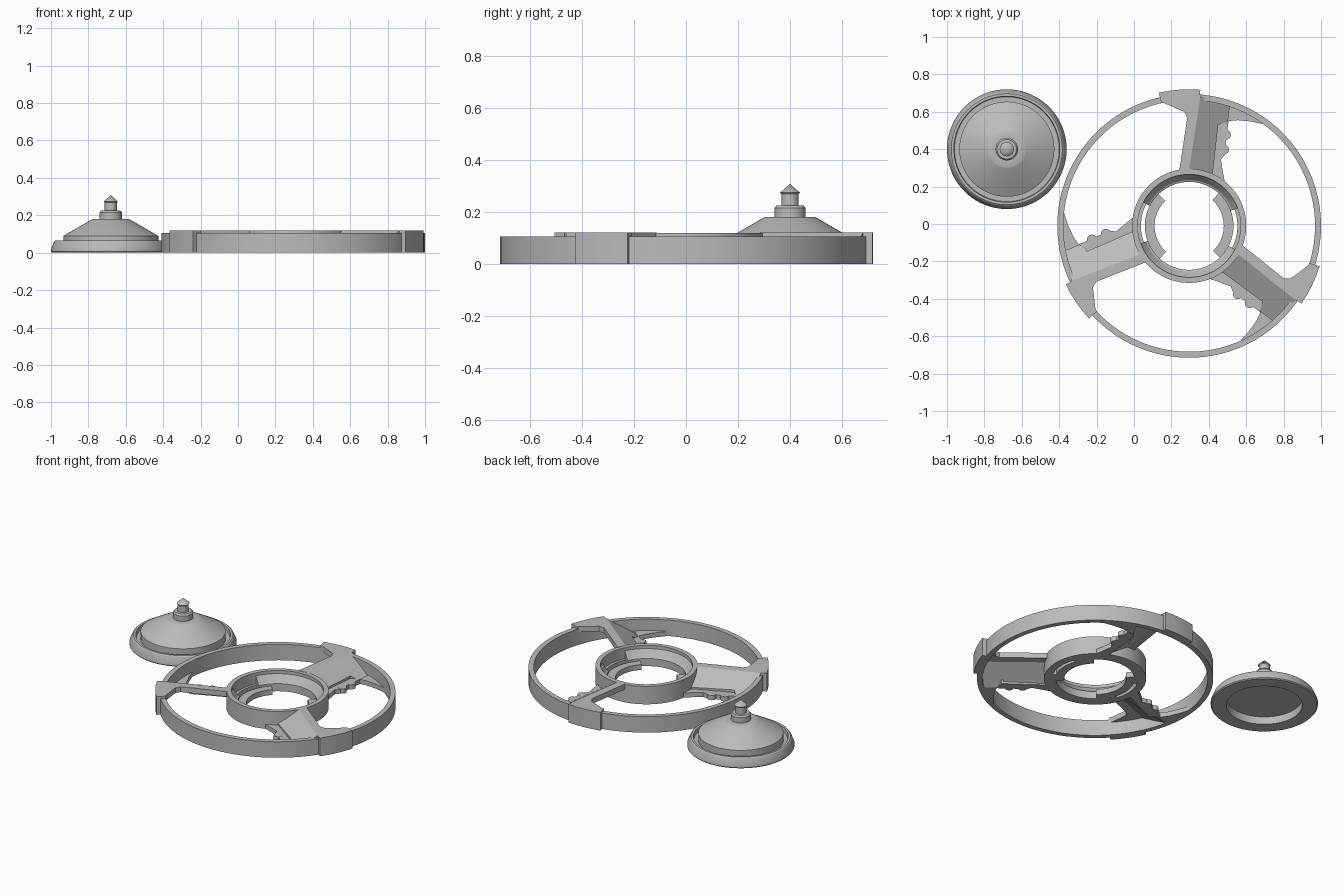
import bpy, bmesh, math
from mathutils import Matrix

if "Cube" in bpy.data.objects:
    bpy.data.objects.remove(bpy.data.objects["Cube"])

gray = bpy.data.materials.new("light_gray")
gray.diffuse_color = (0.5, 0.5, 0.5, 1)
gray.use_nodes = True
gray.node_tree.nodes["Principled BSDF"].inputs["Base Color"].default_value = gray.diffuse_color

WHEEL = (0.295, -0.01, 0)
CAP = (-0.68, 0.40, 0)


def finish(name, bm, centre, turn=0):
    bmesh.ops.remove_doubles(bm, verts=bm.verts, dist=1e-5)
    bmesh.ops.recalc_face_normals(bm, faces=bm.faces)
    me = bpy.data.meshes.new(name)
    bm.to_mesh(me)
    bm.free()
    me.materials.append(gray)
    me.shade_smooth()
    me.set_sharp_from_angle(angle=math.radians(25))
    ob = bpy.data.objects.new(name, me)
    ob.matrix_world = Matrix.Translation(centre) @ Matrix.Rotation(math.radians(turn), 4, 'Z')
    bpy.context.collection.objects.link(ob)
    return ob


def lathe(name, profile, centre, a0=0, a1=360, turn=0, closed=True):
    """Sweep an (r, z) profile around z, capping the ends of partial arcs."""
    bm = bmesh.new()
    full = a1 - a0 == 360
    n = max(4, round((a1 - a0) / 4))
    rows = []
    for i in range(n if full else n + 1):
        a = math.radians(a0 + (a1 - a0) * i / n)
        rows.append([bm.verts.new((r * math.cos(a), r * math.sin(a), z)) for r, z in profile])
    m = len(profile)
    for i in range(n):
        p, q = rows[i], rows[(i + 1) % len(rows)]
        for j in range(m if closed else m - 1):
            k = (j + 1) % m
            bm.faces.new((p[j], q[j], q[k], p[k]))
    if not full:
        bm.faces.new(rows[0])
        bm.faces.new(rows[-1])
    return finish(name, bm, centre, turn)


def slab(name, pts, bottom, top, centre, turn=0):
    """Extruded outline whose bottom and top heights are functions of x, y."""
    bm = bmesh.new()
    lo = [bm.verts.new((x, y, bottom(x, y))) for x, y in pts]
    hi = [bm.verts.new((x, y, top(x, y))) for x, y in pts]
    bm.faces.new(lo[::-1])
    bm.faces.new(hi)
    for i in range(len(pts)):
        j = (i + 1) % len(pts)
        bm.faces.new((lo[i], lo[j], hi[j], hi[i]))
    return finish(name, bm, centre, turn)


def box(r0, r1, z0, z1):
    return [(r0, z0), (r1, z0), (r1, z1), (r0, z1)]


def flat(z):
    return lambda x, y: z


# outer rim and hub wall
lathe("rim", box(0.673, 0.705, 0, 0.105), WHEEL)
lathe("hub_wall", box(0.275, 0.305, 0, 0.118), WHEEL)
lathe("hub_lip", box(0.258, 0.278, 0, 0.045), WHEEL)

# bayonet ledges and locking tabs inside the hub
for turn in (0, 180):
    lathe("hub_ledge", [(0.235, 0), (0.277, 0), (0.277, 0.1), (0.245, 0.055), (0.235, 0.05)],
          WHEEL, 20, 153, turn)
    lathe("hub_tab", box(0.185, 0.237, 0, 0.035), WHEEL, -46, 48, turn)

# blade slopes down from a ridge line running from hub to rim
def ridge_drop(x, y):
    d = x - 0.06 * (y - 0.3) / 0.39
    return 0.12 - 0.62 * d


def blade_bottom(x, y):
    return max(0.0, ridge_drop(x, y) - 0.035)


STRIP = [(-0.053, 0.294), (0, 0.3), (0.06, 0.69), (0.06, 0.70), (-0.155, 0.685),
         (-0.15, 0.663), (-0.027, 0.61), (-0.01, 0.58)]
BLADE = [(0, 0.3), (0.125, 0.272), (0.155, 0.54), (0.21, 0.56), (0.22, 0.643), (0.06, 0.69)]
FLANGE = [(0.12, 0.272), (0.19, 0.236), (0.18, 0.29), (0.17, 0.355), (0.19, 0.38),
          (0.205, 0.52), (0.21, 0.56), (0.15, 0.54)]
WEB = [(0.205, 0.56), (0.26, 0.565), (0.33, 0.558), (0.40, 0.543), (0.31, 0.605), (0.215, 0.645)]

for turn in (0, 120, 240):
    lathe("rim_block", box(0.672, 0.73, 0, 0.12), WHEEL, 85.3, 102.8, turn)
    slab("spoke_strip", STRIP, flat(0.085), flat(0.12), WHEEL, turn)
    slab("spoke_blade", BLADE, blade_bottom, ridge_drop, WHEEL, turn)
    slab("spoke_flange", FLANGE, flat(0), flat(0.03), WHEEL, turn)
    slab("rim_web", WEB, flat(0), flat(0.03), WHEEL, turn)
    for x, y in ((0.197, 0.487), (0.187, 0.408)):
        circle = [(x + 0.026 * math.cos(k * math.pi / 8), y + 0.026 * math.sin(k * math.pi / 8))
                  for k in range(16)]
        slab("flange_bump", circle, flat(0), flat(0.0305), WHEEL, turn)

# spinning cap with grooved brim, cone, stepped spindle and hollow underside
lathe("spinner_cap", [
    (0, 0.05), (0.227, 0.05), (0.227, 0), (0.314, 0), (0.32, 0.006), (0.32, 0.02),
    (0.303, 0.06), (0.297, 0.065), (0.283, 0.065), (0.28, 0.04), (0.254, 0.04),
    (0.254, 0.09), (0.105, 0.176), (0.095, 0.18), (0.06, 0.18), (0.06, 0.215),
    (0.052, 0.225), (0.033, 0.225), (0.033, 0.268), (0.038, 0.274), (0, 0.308)],
    CAP, closed=False)
